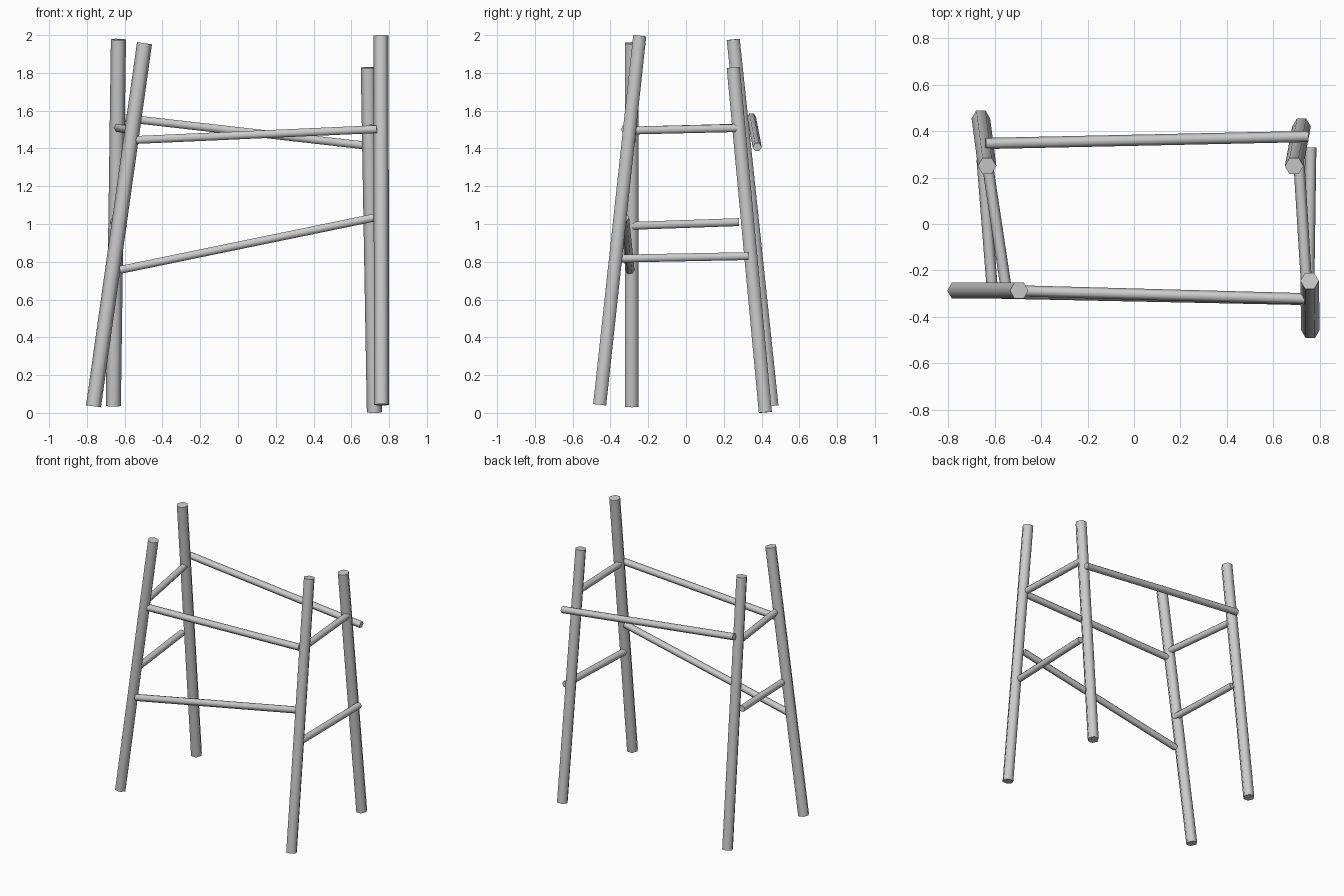
import bpy, math
from mathutils import Vector

if "Cube" in bpy.data.objects:
    bpy.data.objects.remove(bpy.data.objects["Cube"])


def pole(name, a, b, radius, ref):
    """Six-sided round pole from a to b, with one corner turned towards ref."""
    a, b = Vector(a), Vector(b)
    axis = (b - a).normalized()
    u = (Vector(ref) - axis * axis.dot(Vector(ref))).normalized()
    v = axis.cross(u)
    n = 6
    ring = [radius * (math.cos(2 * math.pi * i / n) * u
                      + math.sin(2 * math.pi * i / n) * v) for i in range(n)]
    verts = [a + p for p in ring] + [b + p for p in ring]
    faces = [(i, (i + 1) % n, n + (i + 1) % n, n + i) for i in range(n)]
    faces += [tuple(reversed(range(n))), tuple(range(n, 2 * n))]
    mesh = bpy.data.meshes.new(name)
    mesh.from_pydata(verts, [], faces)
    ob = bpy.data.objects.new(name, mesh)
    bpy.context.collection.objects.link(ob)
    bpy.ops.object.select_all(action='DESELECT')
    ob.select_set(True)
    bpy.context.view_layer.objects.active = ob
    # rounded sides, crisp end caps
    bpy.ops.object.shade_smooth_by_angle(angle=math.radians(65))


# four leaning legs: bottom, top
legs = {
    "front_left_leg": ((-0.765, -0.287, 0.035), (-0.495, -0.287, 1.957)),
    "back_left_leg": ((-0.66, 0.455, 0.037), (-0.633, 0.25, 1.977)),
    "front_right_leg": ((0.76, -0.457, 0.043), (0.757, -0.245, 1.997)),
    "back_right_leg": ((0.722, 0.42, 0.003), (0.69, 0.25, 1.828)),
}
for name, (a, b) in legs.items():
    pole(name, a, b, 0.04, (1, 0, 0))

# long rails on the front and back
rails = {
    "front_upper_rail": ((-0.54, -0.287, 1.445), (0.735, -0.322, 1.502)),
    "front_lower_rail": ((-0.625, -0.297, 0.757), (0.727, -0.325, 1.035)),
    "back_upper_rail": ((-0.64, 0.347, 1.565), (0.75, 0.377, 1.407)),
}
for name, (a, b) in rails.items():
    pole(name, a, b, 0.024, (0, 1, 0))

# short rungs on the left and right sides
rungs = {
    "left_upper_rung": ((-0.55, -0.285, 1.495), (-0.635, 0.28, 1.51)),
    "left_lower_rung": ((-0.61, -0.29, 0.99), (-0.655, 0.28, 1.01)),
    "right_upper_rung": ((0.745, -0.285, 1.495), (0.71, 0.28, 1.508)),
    "right_lower_rung": ((0.752, -0.345, 0.817), (0.762, 0.33, 0.83)),
}
for name, (a, b) in rungs.items():
    pole(name, a, b, 0.024, (1, 0, 0))
